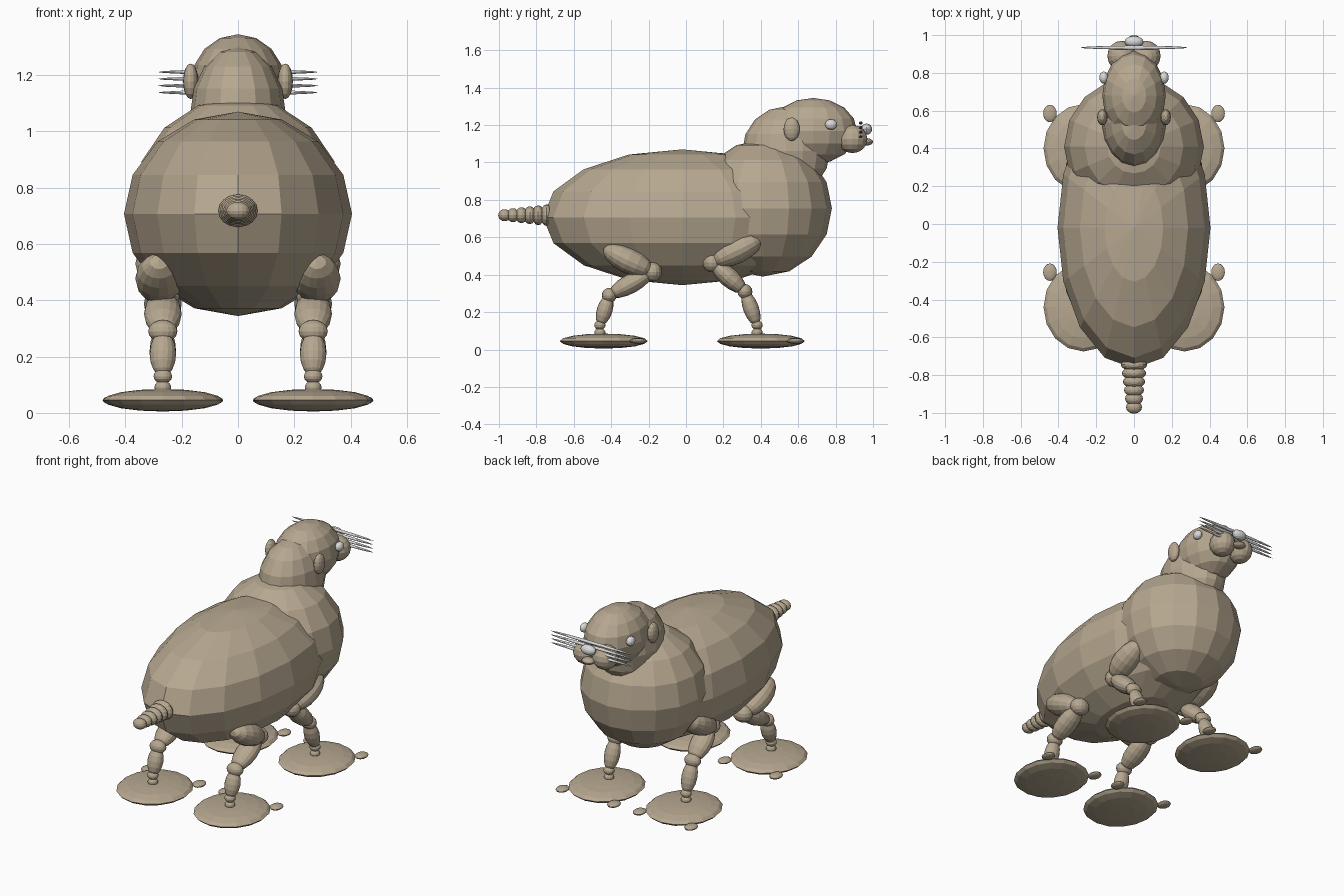
import bpy
import bmesh
from mathutils import Matrix, Vector

cube = bpy.data.objects.get("Cube")
if cube:
    bpy.data.objects.remove(cube)


def material(name, colour):
    mat = bpy.data.materials.new(name)
    mat.use_nodes = True
    mat.diffuse_color = colour
    mat.node_tree.nodes["Principled BSDF"].inputs["Base Color"].default_value = colour
    return mat


TAN = material("tan fur", (0.47, 0.39, 0.28, 1))
GREY = material("pale grey", (0.7, 0.7, 0.7, 1))


def ball(name, centre, radii, mat=TAN, turn=None):
    """Faceted ellipsoid, optionally turned by a rotation matrix."""
    bm = bmesh.new()
    bmesh.ops.create_uvsphere(bm, u_segments=16, v_segments=8, radius=1)
    shape = Matrix.Diagonal((*radii, 1))
    if turn:
        shape = turn @ shape
    bm.transform(shape)
    mesh = bpy.data.meshes.new(name)
    bm.to_mesh(mesh)
    bm.free()
    mesh.materials.append(mat)
    obj = bpy.data.objects.new(name, mesh)
    obj.location = centre
    bpy.context.collection.objects.link(obj)
    return obj


def limb(name, x, start, end, width, depth):
    """Ellipsoid stretched between two (y, z) points."""
    a, b = Vector((x, *start)), Vector((x, *end))
    axis = b - a
    turn = Vector((0, 0, 1)).rotation_difference(axis).to_matrix().to_4x4()
    ball(name, (a + b) / 2, (width, depth, axis.length / 2), TAN, turn)


# Trunk, neck and head
ball("body", (0, -0.02, 0.707), (0.405, 0.745, 0.363))
ball("chest", (0, 0.41, 0.755), (0.37, 0.37, 0.365))
ball("neck", (0, 0.535, 1.06), (0.17, 0.235, 0.24))
ball("head", (0, 0.68, 1.168), (0.168, 0.235, 0.177))

# Face
ball("nose", (0, 0.965, 1.178), (0.05, 0.03, 0.03), GREY)
ball("mouth", (0, 0.965, 1.11), (0.04, 0.035, 0.02))
for i in range(4):
    ball(f"whisker_{i + 1}", (0, 0.934, 1.138 + 0.0243 * i),
         (0.285, 0.01, 0.009), GREY)

# Ringed tail, shrinking towards the tip
for i in range(6):
    t = i / 5
    ball(f"tail_ring_{i + 1}", (0, -0.745 - 0.225 * t, 0.718),
         (0.07 - 0.028 * t, 0.034, 0.058 - 0.026 * t))

# Leg joints as (y, z): hip end, knee, ankle, heel, foot
LEGS = {
    "rear": [(-0.44, 0.54), (-0.18, 0.415), (-0.41, 0.29), (-0.46, 0.13), (-0.44, 0.045)],
    "front": [(0.405, 0.595), (0.14, 0.465), (0.315, 0.31), (0.38, 0.13), (0.4, 0.045)],
}

for side, s in (("left", 1), ("right", -1)):
    ball(f"eye_{side}", (s * 0.16, 0.775, 1.203), (0.024, 0.032, 0.028), GREY)
    ball(f"ear_{side}", (s * 0.168, 0.565, 1.178), (0.027, 0.043, 0.063))
    ball(f"muzzle_{side}", (s * 0.066, 0.89, 1.125), (0.075, 0.08, 0.075))
    x = s * 0.267
    for end, (hip, knee, ankle, heel, foot) in LEGS.items():
        tag = f"{end}_{side}"
        limb(f"thigh_{tag}", s * 0.28, hip, knee, 0.085, 0.07)
        ball(f"knee_{tag}", (x, *knee), (0.06, 0.052, 0.052))
        limb(f"shin_{tag}", x, knee, ankle, 0.067, 0.052)
        ball(f"ankle_{tag}", (x, *ankle), (0.052, 0.04, 0.04))
        limb(f"lower_leg_{tag}", x, ankle, heel, 0.047, 0.042)
        ball(f"heel_{tag}", (x, *heel), (0.033, 0.03, 0.026))
        ball(f"heel_base_{tag}", (x, heel[0], heel[1] - 0.04), (0.03, 0.03, 0.025))
        ball(f"foot_{tag}", (x, *foot), (0.212, 0.235, 0.04))
        for i in (-1, 0, 1):
            ball(f"toe_{i + 2}_{tag}", (x + i * 0.178, foot[0] + 0.185, foot[1]),
                 (0.036, 0.046, 0.015))
